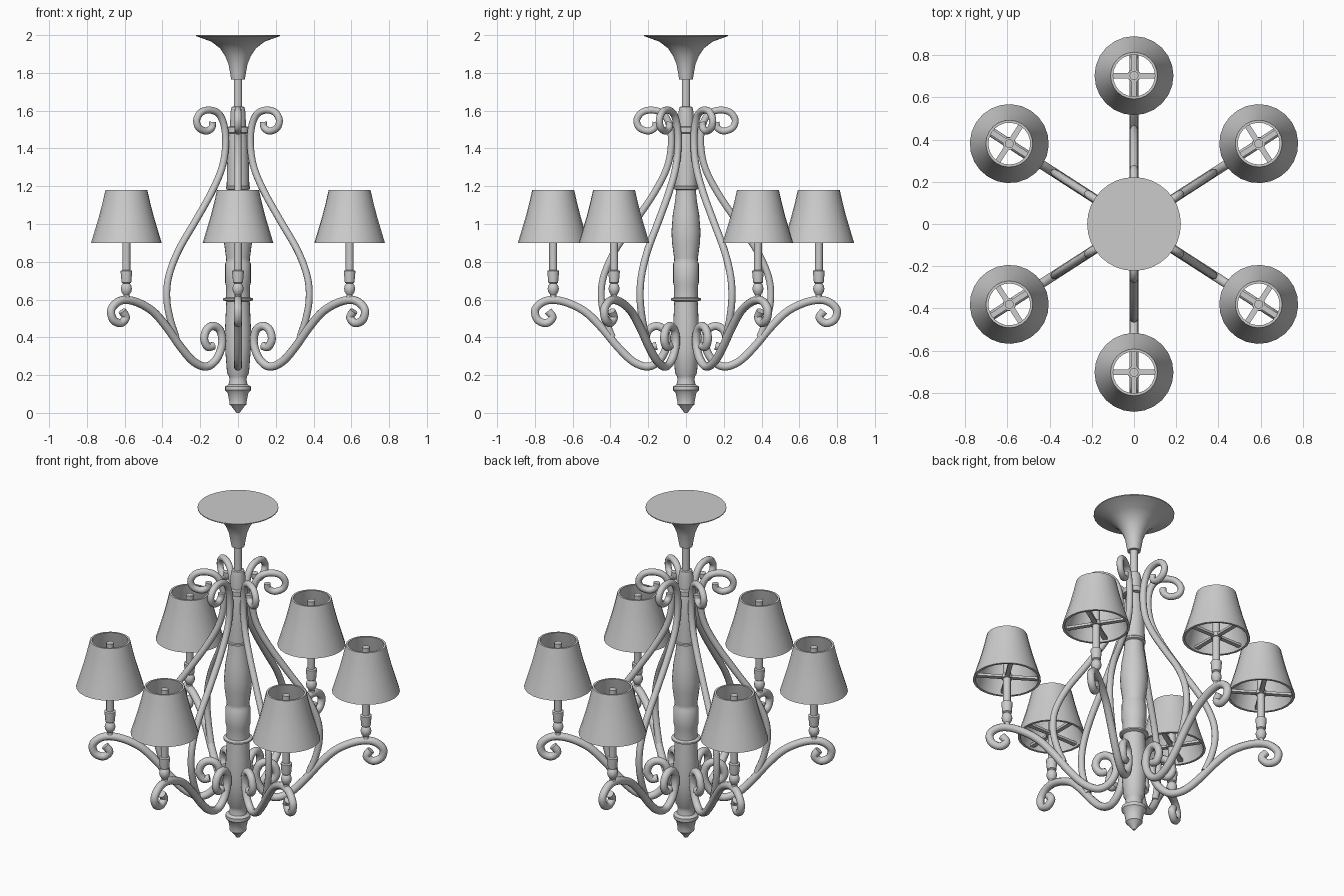
import bpy, bmesh
from math import radians, cos, sin, pi
from mathutils import Vector, Matrix

ANGLES = [radians(a) for a in (32.8, 90, 147.2, 212.8, 270, 327.2)]
R = 0.703  # distance of the lamps from the axis


def make_object(name, data, angle=0.0, radius=0.0):
    ob = bpy.data.objects.new(name, data)
    ob.location = (radius * cos(angle), radius * sin(angle), 0)
    ob.rotation_euler = (0, 0, angle)
    bpy.context.collection.objects.link(ob)
    return ob


def lathe(name, profile, sides=24, closed=False):
    """Revolve (radius, z) points around z into a mesh."""
    bm = bmesh.new()
    rings = [[bm.verts.new((r * cos(2 * pi * i / sides), r * sin(2 * pi * i / sides), z))
              for i in range(sides)] for r, z in profile]
    pairs = list(zip(rings, rings[1:]))
    if closed:
        pairs.append((rings[-1], rings[0]))
    else:
        bm.faces.new(rings[0])
        bm.faces.new(rings[-1])
    for a, b in pairs:
        for i in range(sides):
            j = (i + 1) % sides
            bm.faces.new((a[i], a[j], b[j], b[i]))
    bmesh.ops.recalc_face_normals(bm, faces=bm.faces)
    me = bpy.data.meshes.new(name)
    bm.to_mesh(me)
    bm.free()
    me.shade_smooth()
    me.set_sharp_from_angle(angle=radians(35))
    return me


def smooth_path(pts, steps=5):
    """Catmull-Rom samples through (radius, z) points."""
    p = [Vector(q) for q in pts]
    p = [2 * p[0] - p[1]] + p + [2 * p[-1] - p[-2]]
    out = []
    for a, b, c, d in zip(p, p[1:], p[2:], p[3:]):
        for k in range(steps):
            t = k / steps
            out.append(0.5 * (2 * b + (c - a) * t + (2 * a - 5 * b + 4 * c - d) * t * t
                              + (3 * b - a - 3 * c + d) * t ** 3))
    return out + [p[-2]]


def tube(name, pts, radius):
    cu = bpy.data.curves.new(name, 'CURVE')
    cu.dimensions = '3D'
    cu.bevel_depth = radius
    cu.bevel_resolution = 3
    cu.use_fill_caps = True
    path = smooth_path(pts)
    sp = cu.splines.new('POLY')
    sp.points.add(len(path) - 1)
    for pt, q in zip(sp.points, path):
        pt.co = (q.x, 0, q.y, 1)
    sp.use_smooth = True
    return cu


# central turned column
make_object("column", lathe("column", [
    (0.008, 0), (0.035, 0.035), (0.046, 0.045), (0.046, 0.06), (0.055, 0.105), (0.068, 0.12),
    (0.068, 0.14), (0.05, 0.15), (0.045, 0.175), (0.048, 0.195), (0.058, 0.21),
    (0.068, 0.34), (0.07, 0.42), (0.066, 0.5), (0.062, 0.59), (0.08, 0.597), (0.08, 0.606),
    (0.063, 0.612), (0.063, 0.67), (0.068, 0.69), (0.068, 0.79), (0.062, 0.80), (0.063, 0.82),
    (0.074, 0.90), (0.077, 0.96), (0.07, 1.05), (0.058, 1.12), (0.052, 1.18),
    (0.064, 1.185), (0.064, 1.195), (0.06, 1.20), (0.058, 1.30), (0.053, 1.43), (0.045, 1.48),
    (0.064, 1.484), (0.064, 1.513), (0.042, 1.516), (0.04, 1.59), (0.034, 1.62), (0.022, 1.622),
    (0.022, 1.77)]))

# ceiling canopy
make_object("ceiling_canopy", lathe("ceiling_canopy", [
    (0.036, 1.765), (0.042, 1.80), (0.05, 1.845), (0.068, 1.89), (0.095, 1.93),
    (0.14, 1.965), (0.222, 1.995), (0.222, 2.0)], 32))

# scrolled arms
lower = tube("lower_arm", [
    (0.155, 0.355), (0.19, 0.35), (0.213, 0.39), (0.197, 0.44), (0.155, 0.46), (0.112, 0.435),
    (0.1, 0.365), (0.135, 0.285), (0.2, 0.245), (0.28, 0.272), (0.36, 0.348), (0.45, 0.455),
    (0.54, 0.54), (0.65, 0.59), (0.74, 0.594), (0.797, 0.55), (0.787, 0.495), (0.74, 0.475),
    (0.706, 0.505), (0.73, 0.54)], 0.022)
upper = tube("upper_arm", [
    (0.16, 1.54), (0.165, 1.51), (0.2, 1.492), (0.247, 1.51), (0.26, 1.553), (0.23, 1.593),
    (0.175, 1.603), (0.12, 1.582), (0.087, 1.52), (0.078, 1.42), (0.1, 1.30), (0.165, 1.17),
    (0.265, 1.02), (0.375, 0.86), (0.437, 0.72), (0.448, 0.60), (0.425, 0.49), (0.39, 0.40)], 0.019)

# candle holder with its tube
candle = lathe("candle_holder", [
    (0.02, 0.59), (0.016, 0.625), (0.026, 0.64), (0.03, 0.657), (0.026, 0.675), (0.018, 0.685),
    (0.026, 0.69), (0.031, 0.745), (0.031, 0.752), (0.021, 0.756), (0.021, 1.165)], 16)

# hollow shade
shade = lathe("lamp_shade", [
    (0.187, 0.9), (0.166, 0.97), (0.145, 1.04), (0.127, 1.11), (0.111, 1.18),
    (0.099, 1.18), (0.114, 1.11), (0.132, 1.04), (0.153, 0.97), (0.173, 0.9)], 24, True)

# cross-shaped shade support with hub
support = bpy.data.meshes.new("shade_support")
bm = bmesh.new()
for size in ((0.336, 0.026, 0.014), (0.026, 0.336, 0.014)):
    bmesh.ops.create_cube(bm, size=1, matrix=Matrix.Translation((0, 0, 0.917)) @ Matrix.Diagonal((*size, 1)))
bmesh.ops.create_cone(bm, cap_ends=True, segments=16, radius1=0.03, radius2=0.03, depth=0.024,
                      matrix=Matrix.Translation((0, 0, 0.917)))
bm.to_mesh(support)
bm.free()

# six lamps around the column
for i, a in enumerate(ANGLES, 1):
    make_object(f"lower_arm_{i}", lower, a)
    make_object(f"upper_arm_{i}", upper, a)
    for name, data in (("candle_holder", candle), ("lamp_shade", shade), ("shade_support", support)):
        make_object(f"{name}_{i}", data, a, R)
